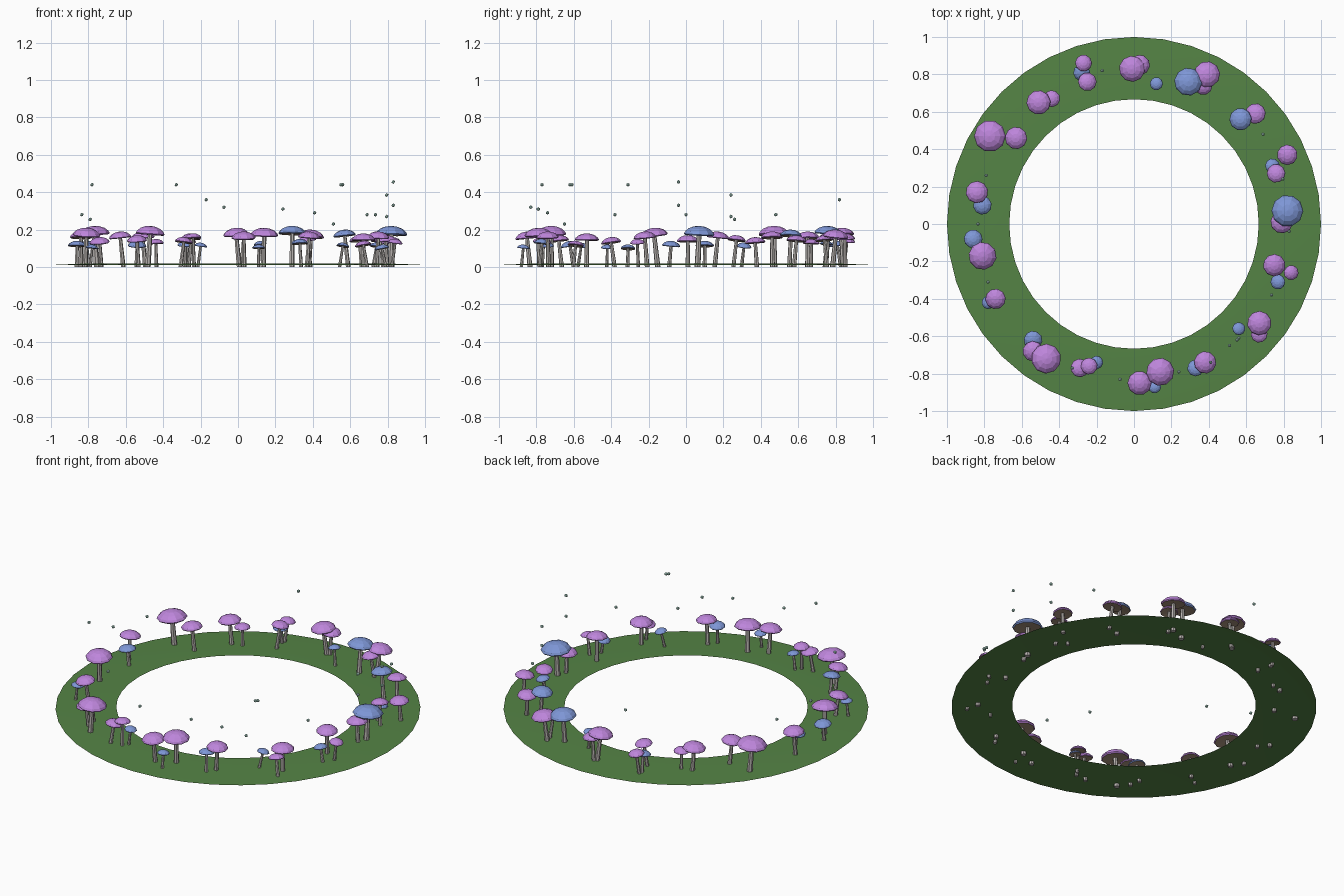
import bpy
import bmesh
import math
import random
from mathutils import Matrix, Vector

random.seed(4)
CM = 0.01  # placements below are written in hundredths of a unit

start_cube = bpy.data.objects.get("Cube")
if start_cube:
    bpy.data.objects.remove(start_cube, do_unlink=True)


def make_material(name, red, green, blue):
    colour = (red, green, blue, 1)
    material = bpy.data.materials.new(name)
    material.use_nodes = True
    material.diffuse_color = colour
    shader = material.node_tree.nodes["Principled BSDF"]
    shader.inputs["Base Color"].default_value = colour
    shader.inputs["Roughness"].default_value = 0.8
    return material


grass = make_material("grass green", 0.09, 0.23, 0.06)
pink = make_material("cap orchid", 0.52, 0.24, 0.72)
blue = make_material("cap blue", 0.21, 0.31, 0.68)
gill = make_material("gill brown", 0.38, 0.28, 0.20)
pale = make_material("stem pale grey", 0.50, 0.47, 0.45)
glow = make_material("spore mint", 0.50, 0.80, 0.70)


def add_object(name, bm, materials, smooth=False):
    mesh = bpy.data.meshes.new(name)
    bm.to_mesh(mesh)
    bm.free()
    for material in materials:
        mesh.materials.append(material)
    for polygon in mesh.polygons:
        polygon.use_smooth = smooth
    obj = bpy.data.objects.new(name, mesh)
    bpy.context.scene.collection.objects.link(obj)
    return obj


def revolve(profile, sides):
    """Spin a (radius, height) profile around z; zero radius closes to a point."""
    bm = bmesh.new()
    rings = []
    for radius, height in profile:
        if radius == 0:
            rings.append([bm.verts.new((0, 0, height))] * sides)
            continue
        ring = []
        for i in range(sides):
            angle = math.tau * i / sides
            ring.append(bm.verts.new((radius * math.cos(angle), radius * math.sin(angle), height)))
        rings.append(ring)
    for upper, lower in zip(rings, rings[1:]):
        for i in range(sides):
            j = (i + 1) % sides
            corners = [upper[i], lower[i], lower[j], upper[j]]
            bm.faces.new(list(dict.fromkeys(corners)))
    bm.normal_update()
    return bm


# Grass ring: a thin sheet, slightly raised towards the inside
add_object("grass_ring", revolve([(0.667, 0.02), (0.83, 0.018), (1, 0.011)], 40), [grass], True)

# Cap outline for a cap of radius one: dome, rim, then gills
CAP_PROFILE = [(0, 0.6), (0.38, 0.55), (0.7, 0.42), (0.92, 0.23),
               (1, 0.08), (0.93, 0), (0.15, 0.06), (0, 0.06)]


def add_mushroom(name, x, y, radius, top, cap_material):
    head = Vector((x, y, top - 0.6 * radius))
    foot = Vector((x + random.uniform(-0.02, 0.02), y + random.uniform(-0.02, 0.02), 0))
    lean = (head - foot).normalized()

    # Cap, with gill colour on the faces that look downwards
    bm = revolve(CAP_PROFILE, 10)
    for face in bm.faces:
        if face.normal.z < -0.9:
            face.material_index = 1
    tilt = Vector((0, 0, 1)).rotation_difference(lean).to_matrix().to_4x4()
    spin = Matrix.Rotation(random.uniform(0, math.tau), 4, "Z")
    bm.transform(Matrix.Translation(head) @ tilt @ spin @ Matrix.Scale(radius, 4))
    add_object(name + "_cap", bm, [cap_material, gill])

    # Stem, tapered and sheared from the foot to the cap
    wide = 0.004 + 0.15 * radius
    tall = head.z + 0.08 * radius
    bm = revolve([(0, tall), (wide * 0.75, tall), (wide, 0), (0, 0)], 7)
    for vert in bm.verts:
        vert.co += foot + (head - foot) * (vert.co.z / tall) - Vector((0, 0, head.z * vert.co.z / tall))
    add_object(name + "_stem", bm, [pale])


# Each placement: x, y, cap radius, cap top
pink_back = [
    (-27, 86, 4.5, 16), (-25, 76, 5, 18), (-1, 83, 7, 21), (3, 85, 5.5, 18),
    (39, 80, 7, 20), (37, 74, 5, 17), (65, 59, 5.5, 17), (82, 37, 5.5, 16),
    (76, 27, 5, 17), (79, 1, 6, 17), (-84, 17, 6, 19), (-77, 47, 8.5, 22),
    (-63, 46, 6, 19), (-51, 65, 6.5, 19), (-44, 67, 4.5, 15),
]
pink_front = [
    (75, -22, 6, 19), (84, -26, 4, 15), (67, -53, 6.5, 18), (67, -59, 4.5, 14),
    (38, -74, 6, 19), (14, -79, 7.5, 21), (3, -85, 6.5, 19), (-29, -77, 5, 16),
    (-24, -76, 4.5, 18), (-47, -72, 8, 22), (-54, -68, 5.5, 17),
    (-74, -40, 5.5, 16), (-81, -17, 7.5, 21),
]
blue_spots = [
    (-28, 81, 4.5, 14), (12, 75, 3.5, 14), (29, 76, 7.5, 22), (57, 56, 6, 20),
    (74, 31, 4, 13), (82, 7, 8.5, 22), (77, -31, 4, 12), (56, -56, 3.5, 13),
    (33, -77, 4.5, 15), (11, -87, 3.5, 12), (-20, -74, 3.5, 13),
    (-54, -62, 5, 14), (-78, -42, 3.5, 12), (-86, -8, 5, 14), (-81, 10, 5, 14),
]
for label, spots, material in (("pink_back_mushroom", pink_back, pink),
                               ("pink_front_mushroom", pink_front, pink),
                               ("blue_mushroom", blue_spots, blue)):
    for number, spot in enumerate(spots):
        add_mushroom(f"{label}_{number}", *[value * CM for value in spot], material)

# Floating spores
spores = [
    (-17, 82, 36), (69, 48, 28), (79.5, 24, 38.5), (79.5, 24, 27), (83, -4, 45.5),
    (83, -4, 33), (73.5, -38, 28), (55, -62, 44), (56, -61, 44), (51, -65, 23),
    (24, -79, 31), (-7.5, -83, 32), (-33, -77, 44), (-78, -31, 44),
    (-79, 26, 25.5), (-83.5, 0, 28), (41, -74, 29),
]
for number, spot in enumerate(spores):
    bm = bmesh.new()
    bmesh.ops.create_icosphere(bm, subdivisions=1, radius=0.01)
    bm.transform(Matrix.Translation(Vector(spot) * CM))
    add_object(f"spore_{number}", bm, [glow])
